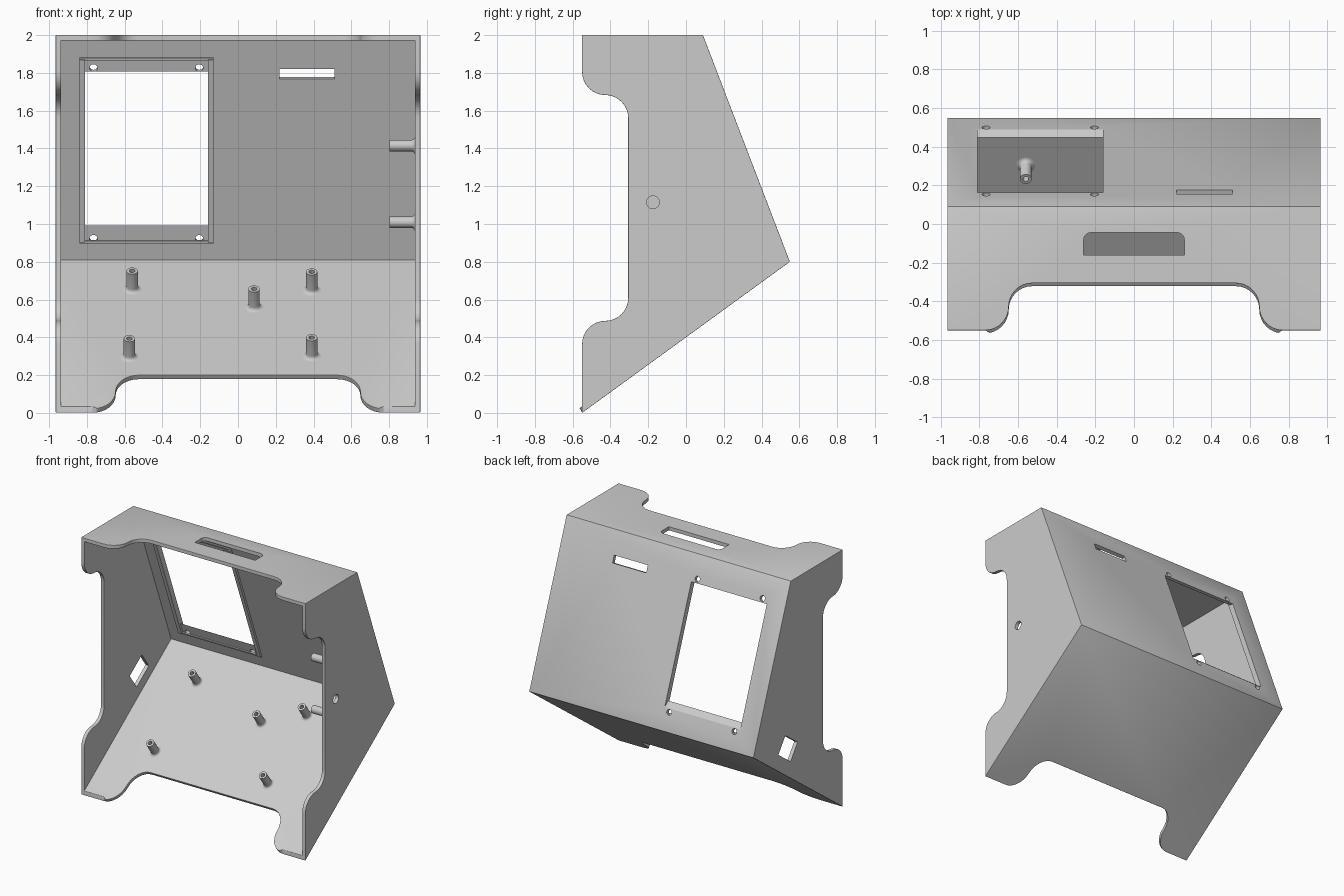
import bpy, bmesh, math
from mathutils import Matrix, Vector

if "Cube" in bpy.data.objects:
    bpy.data.objects.remove(bpy.data.objects["Cube"])

W, FRONT, T, R = 0.965, -0.55, 0.028, 0.122
KNEE, CREST = Vector((0, 0.55, 0.8)), Vector((0, 0.09, 2))
FOOT = Vector((0, FRONT, 0))
X, Y, Z = Matrix.Identity(3)

grey = bpy.data.materials.new("light_grey")
grey.use_nodes = True
grey.diffuse_color = (0.6, 0.6, 0.6, 1)
grey.node_tree.nodes["Principled BSDF"].inputs["Base Color"].default_value = grey.diffuse_color


def make(name, bm, angle):
    mesh = bpy.data.meshes.new(name)
    bm.to_mesh(mesh)
    bm.free()
    mesh.materials.append(grey)
    obj = bpy.data.objects.new(name, mesh)
    bpy.context.collection.objects.link(obj)
    bpy.ops.object.select_all(action='DESELECT')
    obj.select_set(True)
    bpy.context.view_layer.objects.active = obj
    bpy.ops.object.shade_smooth_by_angle(angle=math.radians(angle))


def fix_normals(bm):
    bm.normal_update()
    bmesh.ops.recalc_face_normals(bm, faces=bm.faces)
    if bm.calc_volume(signed=True) < 0:
        bmesh.ops.reverse_faces(bm, faces=bm.faces)
    bm.normal_update()


def frame(origin, up):
    """Axes: x across, y up the slope, z into the housing."""
    up = up.normalized()
    m = Matrix((X, up, X.cross(up))).transposed().to_4x4()
    m.translation = origin
    return m


def notch(start, end):
    """S-curved recess between two spots on the front edge: (along, depth)."""
    arc = [math.pi / 2 * i / 8 for i in range(9)]
    half = [(R * math.sin(a), R * (1 - math.cos(a))) for a in arc]
    half += [(2 * R - R * math.cos(a), R + R * math.sin(a)) for a in arc[1:]]
    return [(start + u, v) for u, v in half] + [(end - u, v) for u, v in reversed(half)]


def circle(center, u, v, r):
    steps = [math.tau * i / 20 for i in range(20)]
    return [center + u * r * math.cos(a) + v * r * math.sin(a) for a in steps]


def rect(center, u, v, w, h):
    return [center + u * w * a / 2 + v * h * b / 2 for a, b in ((-1, -1), (1, -1), (1, 1), (-1, 1))]


def on_panel(x, z):
    return Vector((x, KNEE.y + (z - KNEE.z) * (CREST.y - KNEE.y) / (CREST.z - KNEE.z), z))


panel, floor = frame(KNEE, CREST - KNEE), frame(FOOT, KNEE - FOOT)
panel_up, panel_in = panel.col[1].xyz, panel.col[2].xyz
floor_up, floor_in = floor.col[1].xyz, floor.col[2].xyz
side_cut, wide_cut = notch(0.365, 1.805), notch(-0.77, 0.77)
slope = KNEE.z / (KNEE.y - FRONT)


def side_outline(x):
    return ([(x, FRONT, 0)] + [(x, FRONT + v, u) for u, v in side_cut]
            + [(x, FRONT, 2), (x, *CREST.yz), (x, *KNEE.yz)])


def deck_outline(base, rise, back):
    return ([(-W, FRONT, base)] + [(u, FRONT + v, base + v * rise) for u, v in wide_cut]
            + [(W, FRONT, base), (W, *back.yz), (-W, *back.yz)])


# Openings: round side hole, tilted port, top slot, screen window, card slot, screw holes
side_hole = circle(Vector((W, -0.175, 1.115)), Y, Z, 0.034)
port = rect(Vector((-W, 0.125, 0.71)), floor_up, floor_in, 0.185, 0.145)
right_end = [(0.26, -0.16)] + [tuple(p.xy) for p in circle(Vector((0.225, -0.08, 0)), X, Y, 0.035)[:6]]
top_slot = [(x, y, 2) for x, y in right_end] + [(-x, y, 2) for x, y in reversed(right_end)]
LOW, HIGH, SILL = 0.957, 1.808, 0.991
window = [on_panel(x, z) for x, z in ((-0.81, LOW), (-0.16, LOW), (-0.16, HIGH), (-0.81, HIGH))]
card_slot = rect(on_panel(0.365, 1.805), X, panel_up, 0.29, 0.056)
screws = [circle(on_panel(x, z), X, panel_up, 0.021) for x in (-0.765, -0.205) for z in (0.932, 1.836)]

# Each wall: outward normal, a point on it, outline, openings
walls = [
    (X, X * W, side_outline(W), [side_hole]),
    (-X, -X * W, side_outline(-W), [port]),
    (Z, CREST, deck_outline(2, 0, CREST), [top_slot]),
    (-floor_in, FOOT, deck_outline(0, slope, KNEE), []),
    (-panel_in, KNEE, [(s * W, *p.yz) for s, p in ((-1, KNEE), (1, KNEE), (1, CREST), (-1, CREST))],
     [window, card_slot] + screws),
]

# Outer skin
bm = bmesh.new()
hole_verts = set()
for normal, point, outline, holes in walls:
    edges = []
    for ring in [outline] + holes:
        verts = [bm.verts.new(p) for p in ring]
        edges += [bm.edges.new((a, b)) for a, b in zip(verts, verts[1:] + verts[:1])]
        if ring is not outline:
            hole_verts.update(verts)
    bmesh.ops.triangle_fill(bm, use_beauty=True, edges=edges, normal=normal)
bmesh.ops.remove_doubles(bm, verts=[v for v in bm.verts if v not in hole_verts], dist=0.0005)

# Inner skin, moved in by the wall thickness but kept flush at the front
inner = {}
skin, rim = list(bm.faces), [e for e in bm.edges if e.is_boundary]
for v in list(bm.verts):
    planes = [(n, -T) for n, p, *rest in walls if abs(n.dot(v.co - p)) < 0.0003]
    if v.co.y < FRONT + 0.001 and len(planes) < 3:
        planes.append((-Y, 0))
    if len(planes) == 1:
        move = planes[0][0] * -T
    else:
        if len(planes) == 2:
            planes.append((planes[0][0].cross(planes[1][0]), 0))
        move = Matrix([n for n, d in planes]).inverted() @ Vector([d for n, d in planes])
    if any((v.co - c).length < 0.0003 for c in window):
        # the window sill slopes and its head is level
        level = SILL if v.co.z < 1 else HIGH
        move = on_panel(v.co.x, level) + Y * T / panel_in.y - v.co
    inner[v] = bm.verts.new(v.co + move)
for f in skin:
    bm.faces.new([inner[v] for v in reversed(f.verts)])
for e in rim:
    a, b = e.verts
    bm.faces.new((a, b, inner[b], inner[a]))
hole_verts.update([inner[v] for v in hole_verts])
fix_normals(bm)

# Softened outer edges and front rim
sharp = [e for e in bm.edges if e.calc_face_angle_signed(0) > 0.7 and not hole_verts & set(e.verts)]
bmesh.ops.bevel(bm, geom=sharp, offset=0.008, offset_type='OFFSET', segments=2,
                profile=0.5, affect='EDGES', clamp_overlap=True)
make("housing", bm, 20)

# Raised frame behind the window
bm = bmesh.new()
low, high = ((z - KNEE.z) / panel_up.z for z in (0.917, 1.885))
bars = [((x, (low + high) / 2, T + 0.006), (0.03, high - low, 0.02)) for x in (-0.825, -0.145)]
bars += [((-0.485, y, T + 0.002), (0.71, 0.014, 0.012)) for y in (low, high)]
for center, size in bars:
    bmesh.ops.create_cube(bm, size=1, matrix=panel @ Matrix.Translation(center) @ Matrix.Diagonal((*size, 1)))
make("window_frame", bm, 20)


def standoff(name, m, height):
    """Hollow post with a flared foot, standing along the local z axis."""
    bm = bmesh.new()
    flare = [(0.05 - 0.02 * math.sin(a), 0.02 * (1 - math.cos(a)))
             for a in (math.pi / 2 * i / 4 for i in range(5))]
    profile = [(0, -0.01), (0.05, -0.01)] + flare
    profile += [(0.03, height), (0.015, height), (0.015, height - 0.06), (0, height - 0.06)]
    verts = [bm.verts.new((r, 0, z)) for r, z in profile]
    edges = [bm.edges.new(pair) for pair in zip(verts, verts[1:])]
    bmesh.ops.spin(bm, geom=verts + edges, cent=(0, 0, 0), axis=(0, 0, 1),
                   angle=math.tau, steps=24, use_duplicate=False)
    bmesh.ops.remove_doubles(bm, verts=bm.verts, dist=0.0001)
    bmesh.ops.transform(bm, matrix=m, verts=bm.verts)
    fix_normals(bm)
    make(name, bm, 35)


# Circuit board posts on the floor
for i, (x, z) in enumerate(((-0.56, 0.655), (0.085, 0.56), (0.39, 0.65), (-0.575, 0.297), (0.39, 0.302))):
    y = (z - T * floor_in.z) / floor_up.z
    standoff(f"floor_post_{i + 1}", floor @ Matrix.Translation((x, y, T)), 0.12)

# Posts on the side wall
for name, z in (("lower_wall_post", 1.01), ("upper_wall_post", 1.415)):
    standoff(name, Matrix.Translation((W - T, -0.22, z)) @ Matrix.Rotation(-math.pi / 2, 4, 'Y'), 0.135)
